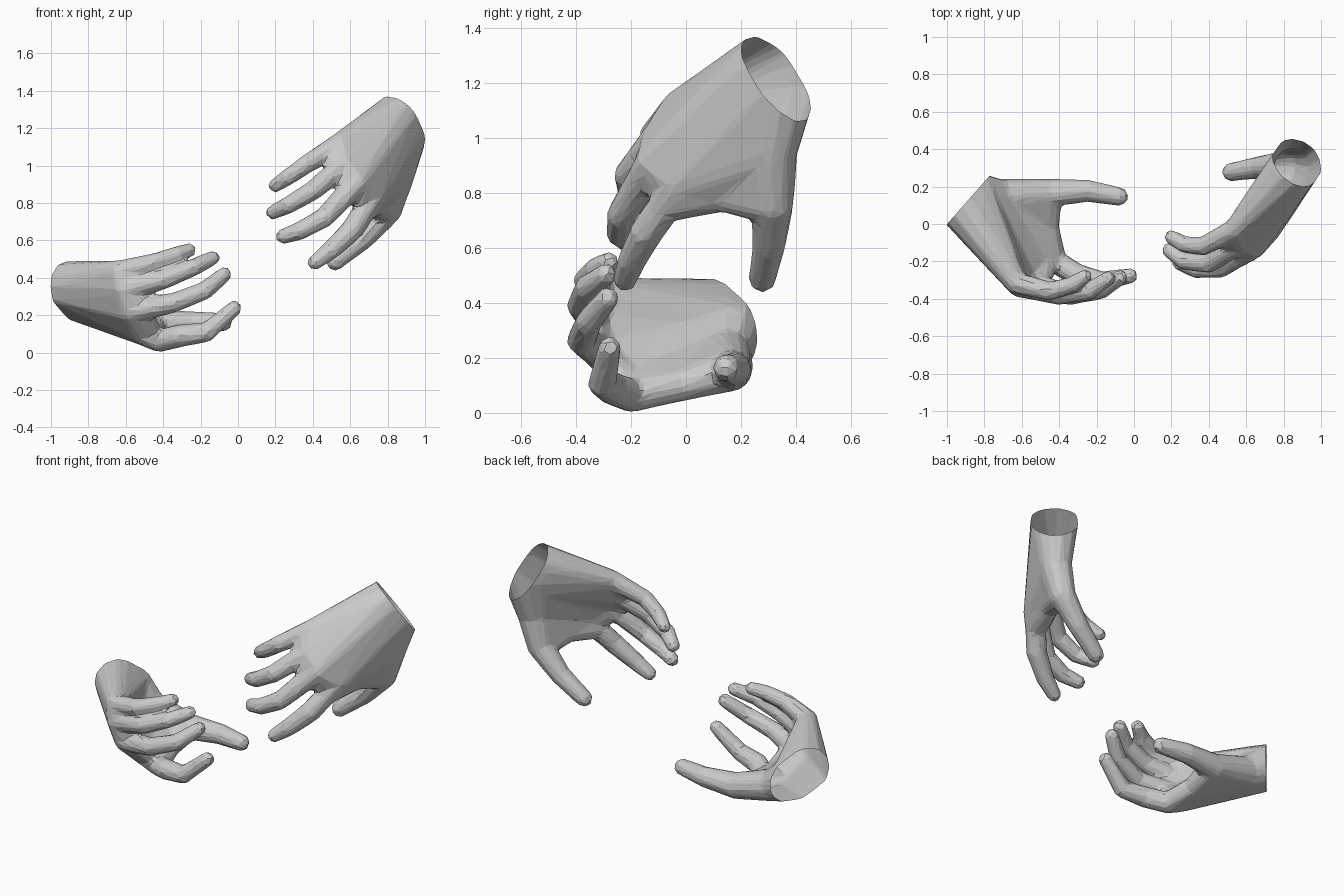
import bpy, bmesh
from mathutils import Vector

if "Cube" in bpy.data.objects:
    bpy.data.objects.remove(bpy.data.objects["Cube"])

KNUCKLE_R = (0.060, 0.064, 0.066, 0.070)      # little finger to index
FINGER_R = ((0.051, 0.046, 0.039), (0.054, 0.048, 0.041),
            (0.055, 0.050, 0.042), (0.062, 0.053, 0.043))
THUMB_R = (0.097, 0.078, 0.061, 0.051)

tmp = bmesh.new()
bmesh.ops.create_icosphere(tmp, subdivisions=2, radius=1)
BALL = [v.co.copy() for v in tmp.verts]
tmp.free()


def hull(bm, *balls):
    """Convex skin around a group of (centre, radius) balls."""
    verts = [bm.verts.new(Vector(c) + p * r) for c, r in balls for p in BALL]
    res = bmesh.ops.convex_hull(bm, input=verts)
    junk = {g for k in ("geom_interior", "geom_unused") for g in res[k]
            if isinstance(g, bmesh.types.BMVert)}
    bmesh.ops.delete(bm, geom=list(junk), context='VERTS')


def chain(bm, balls):
    for a, b in zip(balls, balls[1:]):
        hull(bm, a, b)


def make_hand(name, wrist, cut_normal, knuckles, fingers, thumb, web, index_root):
    bm = bmesh.new()
    K = list(zip(knuckles, KNUCKLE_R))
    T = list(zip(thumb, THUMB_R))
    W, R = (web, 0.06), (index_root, 0.062)
    # palm: fan of hulls from the wrist to neighbouring knuckles
    for a, b in zip(K, K[1:]):
        hull(bm, *wrist, a, b)
    hull(bm, *wrist, K[3], T[0])
    hull(bm, K[3], T[0], W)
    hull(bm, T[0], T[1], W)
    hull(bm, K[3], R, W)
    # thumb and fingers
    chain(bm, T)
    for i, pts in enumerate(fingers):
        root = [K[i], R] if i == 3 else [K[i]]
        chain(bm, root + list(zip(pts, FINGER_R[i])))
    # skin webs between neighbouring fingers
    part = [(Vector(k).lerp(Vector(f[0]), 0.28), 0.045) for k, f in zip(knuckles, fingers)]
    for i in range(3):
        hull(bm, K[i], K[i + 1], part[i], part[i + 1])
    me = bpy.data.meshes.new(name)
    bm.to_mesh(me)
    bm.free()
    ob = bpy.data.objects.new(name, me)
    bpy.context.collection.objects.link(ob)
    # fuse into one skin, then reduce to low-poly facets
    m = ob.modifiers.new("fuse", 'REMESH')
    m.mode = 'VOXEL'
    m.voxel_size = 0.011
    m = ob.modifiers.new("soften", 'SMOOTH')
    m.factor, m.iterations = 0.5, 10
    m = ob.modifiers.new("facets", 'DECIMATE')
    m.ratio = 0.035
    dg = bpy.context.evaluated_depsgraph_get()
    skin = bpy.data.meshes.new_from_object(ob.evaluated_get(dg))
    ob.modifiers.clear()
    # open the wrist with a flat cut
    bm = bmesh.new()
    bm.from_mesh(skin)
    centre = sum((Vector(c) for c, r in wrist), Vector()) / len(wrist)
    bmesh.ops.bisect_plane(bm, geom=bm.verts[:] + bm.edges[:] + bm.faces[:],
                           plane_co=centre, plane_no=Vector(cut_normal), clear_outer=True)
    for f in bm.faces:
        f.smooth = False
    bm.to_mesh(skin)
    bm.free()
    skin.name = name
    ob.data = skin
    bpy.data.meshes.remove(me)
    return ob


# lower hand, palm turned up
make_hand(
    "lower_hand",
    wrist=[((-0.913, 0.097, 0.352), 0.138), ((-0.867, 0.151, 0.305), 0.138)],
    cut_normal=(-0.75, 0.66, 0),
    knuckles=[(-0.63, -0.315, 0.435), (-0.61, -0.33, 0.34), (-0.57, -0.31, 0.22), (-0.50, -0.20, 0.105)],
    fingers=[
        [(-0.45, -0.36, 0.48), (-0.33, -0.325, 0.522), (-0.26, -0.28, 0.548)],
        [(-0.40, -0.38, 0.39), (-0.24, -0.36, 0.455), (-0.136, -0.29, 0.505)],
        [(-0.35, -0.38, 0.265), (-0.18, -0.355, 0.33), (-0.073, -0.285, 0.418)],
        [(-0.31, -0.27, 0.09), (-0.17, -0.305, 0.107), (-0.02, -0.278, 0.237)],
    ],
    thumb=[(-0.72, 0.145, 0.22), (-0.46, 0.165, 0.155), (-0.25, 0.178, 0.16), (-0.08, 0.147, 0.163)],
    web=(-0.46, -0.02, 0.10),
    index_root=(-0.42, -0.20, 0.063),
)

# upper hand, reaching down
make_hand(
    "upper_hand",
    wrist=[((0.858, 0.308, 1.258), 0.14), ((0.882, 0.342, 1.19), 0.14)],
    cut_normal=(0.52, 0.62, 0.58),
    knuckles=[(0.54, -0.03, 1.115), (0.56, -0.10, 1.00), (0.64, -0.12, 0.91), (0.72, -0.025, 0.83)],
    fingers=[
        [(0.37, -0.12, 1.01), (0.27, -0.11, 0.94), (0.20, -0.07, 0.893)],
        [(0.40, -0.21, 0.865), (0.27, -0.20, 0.79), (0.188, -0.14, 0.75)],
        [(0.46, -0.235, 0.72), (0.33, -0.24, 0.65), (0.242, -0.208, 0.622)],
        [(0.61, -0.145, 0.655), (0.50, -0.20, 0.55), (0.412, -0.223, 0.482)],
    ],
    thumb=[(0.85, 0.31, 0.95), (0.80, 0.315, 0.76), (0.67, 0.303, 0.61), (0.52, 0.278, 0.488)],
    web=(0.74, 0.13, 0.79),
    index_root=(0.675, -0.075, 0.755),
)
